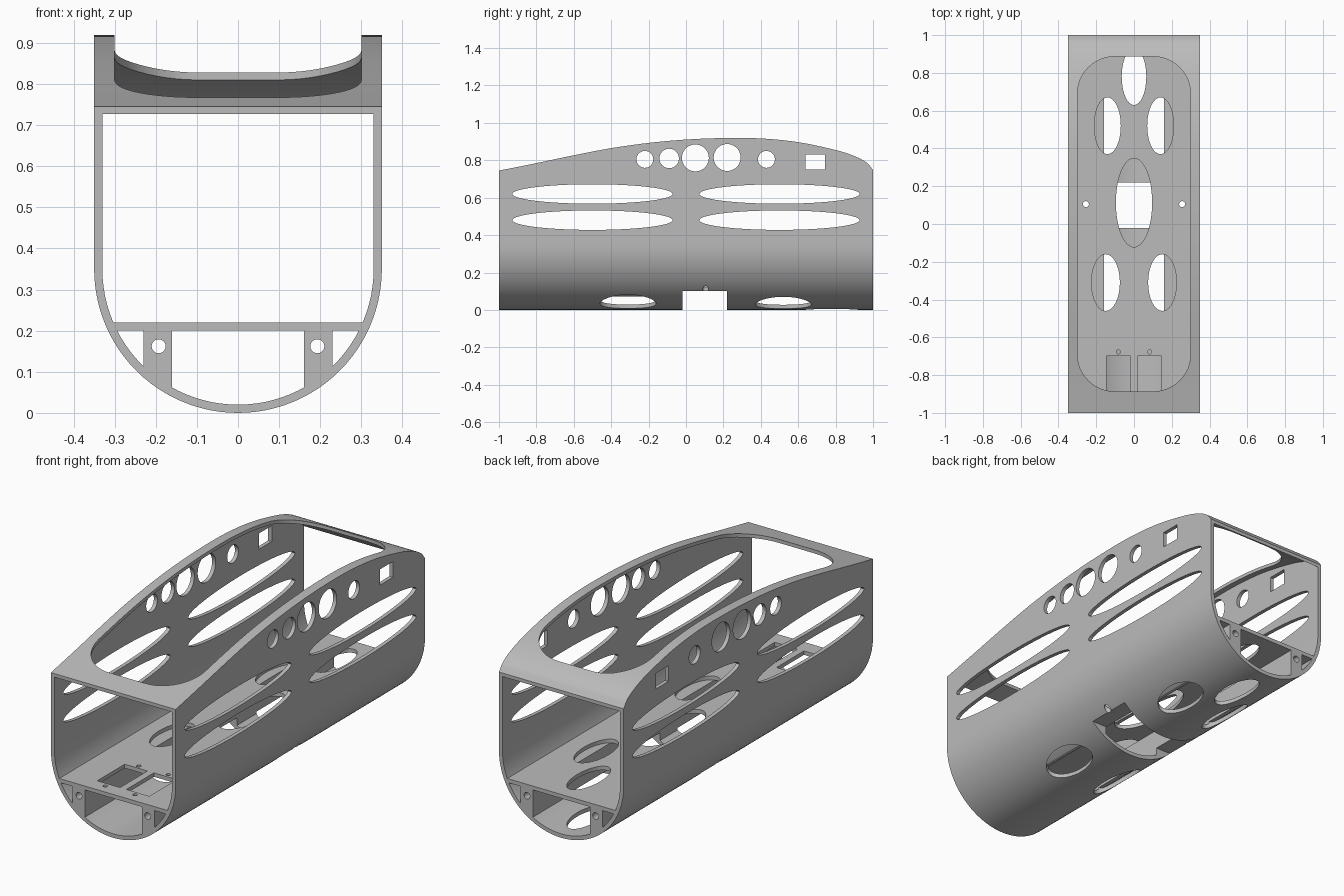
import bpy, bmesh
from math import sin, cos, pi, sqrt
from mathutils import Vector

if "Cube" in bpy.data.objects:
    bpy.data.objects.remove(bpy.data.objects["Cube"], do_unlink=True)

grey = bpy.data.materials.new("light_grey")
grey.use_nodes = True
colour = (0.5, 0.5, 0.5, 1)
grey.diffuse_color = colour
grey.node_tree.nodes["Principled BSDF"].inputs["Base Color"].default_value = colour

R, WALL, SKIN = 0.35, 0.02, 0.018
INNER = R - WALL


def finish(name, bm):
    bmesh.ops.recalc_face_normals(bm, faces=bm.faces[:])
    mesh = bpy.data.meshes.new(name)
    bm.to_mesh(mesh)
    bm.free()
    mesh.materials.append(grey)
    obj = bpy.data.objects.new(name, mesh)
    bpy.context.collection.objects.link(obj)
    return obj


def prism(bm, outline, axis, lo, hi):
    """Extrude a 2D outline along x, y or z between lo and hi."""
    def place(p, h):
        a, b = p
        return {"x": (h, a, b), "y": (a, h, b), "z": (a, b, h)}[axis]
    rings = [[bm.verts.new(place(p, h)) for p in outline] for h in (lo, hi)]
    n = len(outline)
    bm.faces.new(rings[0])
    bm.faces.new(rings[1][::-1])
    for i in range(n):
        j = (i + 1) % n
        bm.faces.new((rings[0][i], rings[0][j], rings[1][j], rings[1][i]))


def ellipse(a, b, ra, rb, n=48):
    return [(a + ra * cos(2 * pi * i / n), b + rb * sin(2 * pi * i / n)) for i in range(n)]


def rect(a0, a1, b0, b1):
    return [(a0, b0), (a1, b0), (a1, b1), (a0, b1)]


def rounded_rect(w, h, r, n=12):
    pts = []
    for k, (sx, sy) in enumerate(((1, 1), (-1, 1), (-1, -1), (1, -1))):
        for i in range(n + 1):
            t = (k + i / n) * pi / 2
            pts.append((sx * (w - r) + r * cos(t), sy * (h - r) + r * sin(t)))
    return pts


def cut(obj, holes):
    """Remove a list of (outline, axis, lo, hi) prisms from the object."""
    bm = bmesh.new()
    for hole in holes:
        prism(bm, *hole)
    cutter = finish("cutter", bm)
    cutter.hide_render = True
    mod = obj.modifiers.new("holes", "BOOLEAN")
    mod.operation, mod.solver, mod.object = "DIFFERENCE", "EXACT", cutter
    mod.use_self = True
    bpy.context.view_layer.objects.active = obj
    bpy.ops.object.modifier_apply(modifier=mod.name)
    bpy.data.objects.remove(cutter, do_unlink=True)


# Top line of the body, seen from the side
LINE = [(-1, .745), (-.8, .785), (-.6, .827), (-.4, .865), (-.2, .893), (0, .911), (.2, .919),
        (.4, .917), (.6, .897), (.8, .855), (.9, .823), (.97, .785), (1, .748)]


def smooth_line(pts, steps=5):
    n = len(pts)
    slope = []
    for i in range(n):
        p, q = pts[max(i - 1, 0)], pts[min(i + 1, n - 1)]
        slope.append((q[1] - p[1]) / (q[0] - p[0]))
    out = []
    for i in range(n - 1):
        (y0, z0), (y1, z1) = pts[i], pts[i + 1]
        d = y1 - y0
        for k in range(steps):
            t = k / steps
            s = 1 - t
            z = (z0 * (1 + 2 * t) * s * s + slope[i] * d * t * s * s
                 + z1 * t * t * (3 - 2 * t) - slope[i + 1] * d * t * t * s)
            out.append((y0 + d * t, z))
    return out + [pts[-1]]


def section(r, top, n=48):
    arc = [(r * cos(pi + pi * i / n), R + r * sin(pi + pi * i / n)) for i in range(n + 1)]
    return [(-r, top)] + arc + [(r, top)]


# Body shell: hollow U section swept along the top line
bm = bmesh.new()
loops = []
for y, top in smooth_line(LINE):
    loops.append([[bm.verts.new((x, y, z)) for x, z in section(r, t)]
                  for r, t in ((R, top), (INNER, top - SKIN))])
count = len(loops[0][0])
for i in range(count):
    j = (i + 1) % count
    for a, b in zip(loops, loops[1:]):
        for k in (0, 1):
            bm.faces.new((a[k][i], a[k][j], b[k][j], b[k][i]))
    for end in (loops[0], loops[-1]):
        bm.faces.new((end[0][i], end[0][j], end[1][j], end[1][i]))
shell = finish("body_shell", bm)

# Openings shared by the lower parts
ovals = [ellipse(s * x, y, w, 0.15) for s in (-1, 1) for x, y, w in ((.15, -.31, .075), (.14, .52, .07))]
tail_oval = ellipse(0, 0.78, 0.065, 0.15)
pin_holes = [ellipse(s * 0.255, 0.105, 0.016, 0.016, 20) for s in (-1, 1)]
notch = (rect(-0.02, 0.22, -0.1, 0.1), "x", -0.5, 0.5)

# Side windows, top hatch and belly openings
sides = [ellipse(y, z, 0.428, 0.052, 72) for y in (-0.5, 0.5) for z in (0.48, 0.62)]
sides += [ellipse(y, z, r, r) for y, z, r in
          ((-.22, .805, .045), (-.09, .81, .052), (.05, .813, .072), (.22, .815, .072), (.43, .805, .045))]
sides.append(rect(0.64, 0.742, 0.75, 0.83))
cut(shell, [(o, "x", -0.5, 0.5) for o in sides]
    + [(rounded_rect(0.30, 0.887, 0.2), "z", 0.68, 1.1)])
cut(shell, [(o, "z", -0.1, 0.16) for o in ovals + [tail_oval] + pin_holes])
cut(shell, [notch])


def inner_x(z):
    return sqrt(INNER ** 2 - (R - z) ** 2) + 0.001


# Floor plate with its openings
bm = bmesh.new()
lo, hi = inner_x(0.20), inner_x(0.22)
prism(bm, [(-lo, 0.20), (lo, 0.20), (hi, 0.22), (-hi, 0.22)], "y", -1, 1)
floor = finish("floor_plate", bm)
floor_holes = ovals + [tail_oval, ellipse(0, 0.113, 0.096, 0.235)] + pin_holes
for s in (-1, 1):
    floor_holes.append(rect(min(s * .018, s * .146), max(s * .018, s * .146), -0.92, -0.70))
    floor_holes += [ellipse(s * 0.083, y, 0.011, 0.011, 16) for y in (-0.945, -0.677)]
cut(floor, [(o, "z", 0.1, 0.3) for o in floor_holes])

# Two long ribs under the floor, each with a rod hole
for side, s in (("left", 1), ("right", -1)):
    xs = [0.16 + 0.07 * i / 8 for i in range(9)]
    outline = [(s * x, R - sqrt(INNER ** 2 - x * x) - 0.001) for x in xs]
    outline += [(s * 0.23, 0.201), (s * 0.16, 0.201)]
    bm = bmesh.new()
    prism(bm, outline, "y", -1, 1)
    rib = finish(side + "_rib", bm)
    cut(rib, [(ellipse(s * 0.193, 0.162, 0.017, 0.017, 24), "y", -1.1, 1.1)])
    cut(rib, [(o, "z", -0.1, 0.072) for o in ovals] + [notch])

# Smooth curved walls, sharp edges kept
bpy.ops.object.select_all(action="DESELECT")
for obj in bpy.context.collection.objects:
    if obj.type == "MESH":
        obj.select_set(True)
bpy.context.view_layer.objects.active = shell
bpy.ops.object.shade_smooth_by_angle(angle=pi / 6)
